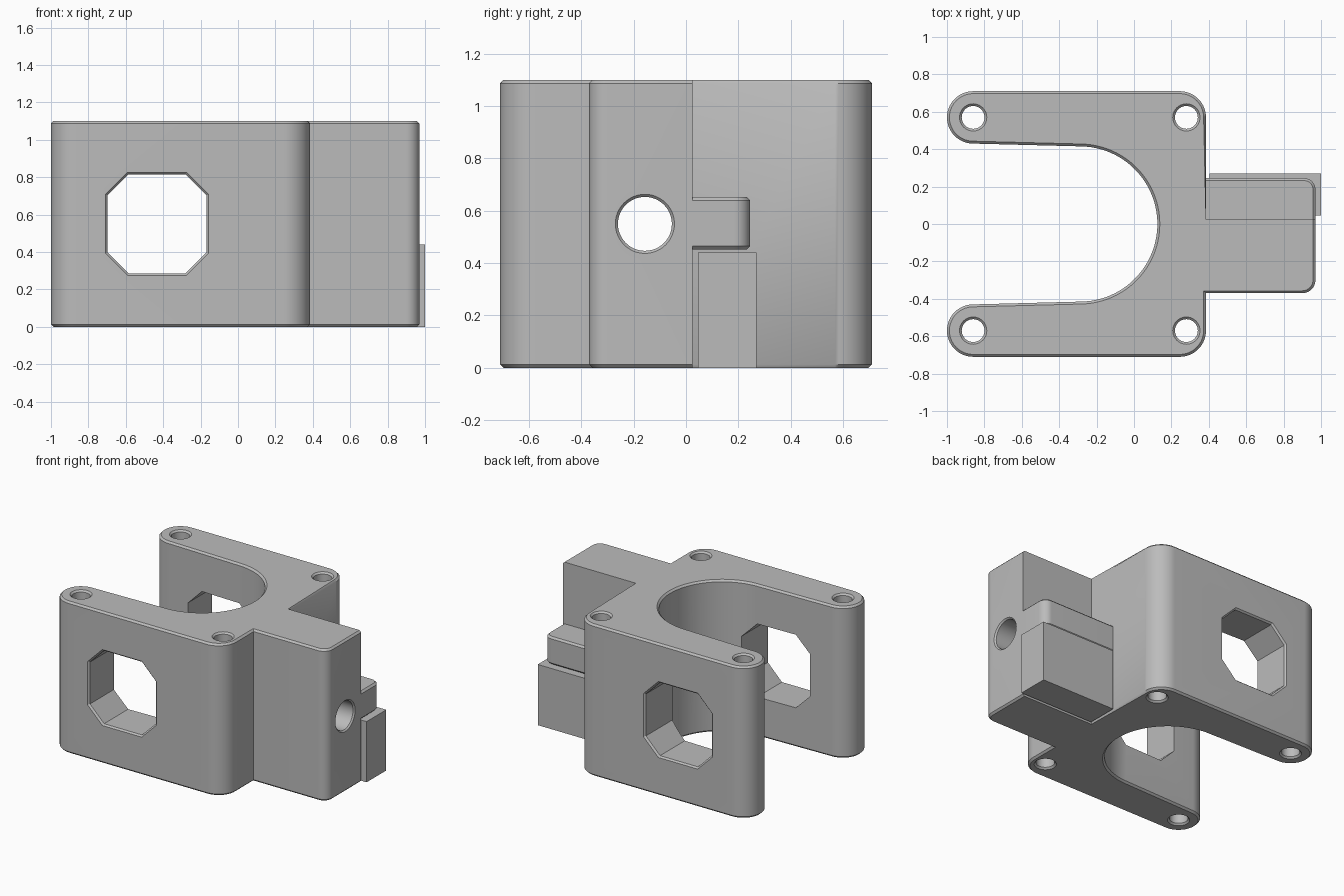
import bpy, bmesh
from math import sin, cos, radians, atan2, degrees
from mathutils import Matrix, Vector

cube = bpy.data.objects.get("Cube")
if cube:
    bpy.data.objects.remove(cube, do_unlink=True)

grey = bpy.data.materials.new("plain grey")
grey.use_nodes = True
COLOUR = (0.5, 0.5, 0.5, 1)
grey.diffuse_color = COLOUR
grey.node_tree.nodes["Principled BSDF"].inputs["Base Color"].default_value = COLOUR

HEIGHT = 1.1
CHAMFER = 0.013
BLOCK_Y = 0.025      # rear face of the clamp block
WALL_X = 0.385       # right wall of the yoke
END_X = 0.97         # right end of the clamp block


def arc(cx, cy, r, start, end, n=16):
    steps = [radians(start + (end - start) * i / n) for i in range(n + 1)]
    return [(cx + r * cos(a), cy + r * sin(a)) for a in steps]


def finish(name, bm):
    bmesh.ops.recalc_face_normals(bm, faces=bm.faces)
    mesh = bpy.data.meshes.new(name)
    bm.to_mesh(mesh)
    bm.free()
    mesh.materials.append(grey)
    obj = bpy.data.objects.new(name, mesh)
    bpy.context.collection.objects.link(obj)
    return obj


def prism(name, outline, z0, z1, keep_sharp=None):
    """Extrude an outline; chamfer its rims except where keep_sharp is true."""
    bm = bmesh.new()
    base = bm.faces.new([bm.verts.new((x, y, z0)) for x, y in outline])
    top = bmesh.ops.extrude_face_region(bm, geom=[base], use_keep_orig=True)["geom"]
    for v in top:
        if isinstance(v, bmesh.types.BMVert):
            v.co.z = z1
    bmesh.ops.recalc_face_normals(bm, faces=bm.faces)
    if keep_sharp:
        rims = [e for e in bm.edges
                if abs(e.verts[0].co.z - e.verts[1].co.z) < 1e-5
                and not keep_sharp((e.verts[0].co + e.verts[1].co) / 2)]
        bmesh.ops.bevel(bm, geom=rims, offset=CHAMFER, segments=1,
                        affect='EDGES', clamp_overlap=False)
    return finish(name, bm)


def loft_cutter(section, rings, matrix):
    """Loft a section along local z; rings are (z, outward growth)."""
    bm = bmesh.new()
    loops = []
    for z, grow in rings:
        loop = []
        for x, y in section:
            p = Vector((x, y))
            p += p.normalized() * grow
            loop.append(bm.verts.new(matrix @ Vector((p.x, p.y, z))))
        loops.append(loop)
    n = len(section)
    for a, b in zip(loops, loops[1:]):
        for i in range(n):
            j = (i + 1) % n
            bm.faces.new((a[i], a[j], b[j], b[i]))
    bm.faces.new(loops[0])
    bm.faces.new(loops[-1])
    return finish("cutter", bm)


def cut(target, cutter):
    mod = target.modifiers.new("cut", 'BOOLEAN')
    mod.operation = 'DIFFERENCE'
    mod.solver = 'EXACT'
    mod.object = cutter
    bpy.context.view_layer.objects.active = target
    bpy.ops.object.modifier_apply(modifier=mod.name)
    bpy.data.objects.remove(cutter, do_unlink=True)


def through_rings(low, high, grow, over=0.05):
    """Rings of a through cutter with a chamfer at both ends."""
    return [(low - over, grow), (low, grow), (low + grow, 0),
            (high - grow, 0), (high, grow), (high + over, grow)]


# U-shaped yoke with the clamp block on its right wall
ARM_X, CORNER_X, HOLE_Y, R = -0.86, 0.245, 0.57, 0.14
outline = (arc(CORNER_X, -HOLE_Y, R, -90, 0)
           + [(WALL_X, -0.37)]
           + arc(END_X - 0.07, -0.30, 0.07, -90, 0, 10)
           + [(END_X, BLOCK_Y), (WALL_X, BLOCK_Y)]
           + arc(CORNER_X, HOLE_Y, R, 0, 90)
           + arc(ARM_X, HOLE_Y, R, 90, 268, 28)
           + arc(-0.29, 0, 0.415, 88, -88, 56)
           + arc(ARM_X, -HOLE_Y, R, 92, 270, 28))
yoke = prism("yoke", outline, 0, HEIGHT,
             lambda m: abs(m.y - BLOCK_Y) < 1e-4 and m.x > WALL_X)

# Four vertical screw holes
circle = arc(0, 0, 0.061, 0, 360, 40)[:-1]
for x in (ARM_X, 0.28):
    for y in (-HOLE_Y, HOLE_Y):
        cut(yoke, loft_cutter(circle, through_rings(0, HEIGHT, 0.012),
                              Matrix.Translation((x, y, 0))))

# Eight-sided windows through both arms
W, S = 0.265, 0.152
octagon = [(W, -S), (W, S), (S, W), (-S, W), (-W, S), (-W, -S), (-S, -W), (S, -W)]
across = Matrix.Translation((-0.433, 0, 0.55)) @ Matrix.Rotation(radians(90), 4, 'X')
cut(yoke, loft_cutter(octagon, through_rings(-0.71, 0.71, 0.012), across))

# Clamp bolt hole along the block
bolt = arc(0, 0, 0.103, 0, 360, 48)[:-1]
along = Matrix.Translation((0, -0.157, 0.55)) @ Matrix.Rotation(radians(90), 4, 'Y')
cut(yoke, loft_cutter(bolt, [(-0.1, 0), (END_X - 0.01, 0), (END_X, 0.01),
                             (END_X + 0.05, 0.01)], along))

# Side lug on the rear of the block
lug = prism("side_lug",
            [(WALL_X, BLOCK_Y), (END_X, BLOCK_Y)]
            + arc(END_X - 0.06, 0.185, 0.06, 0, 90, 10) + [(WALL_X, 0.245)],
            0.452, 0.653,
            lambda m: abs(m.y - BLOCK_Y) < 1e-4 or abs(m.x - WALL_X) < 1e-4)

# Free-standing support under the lug
support = prism("support_block",
                [(0.405, 0.045), (1, 0.045), (1, 0.27), (0.405, 0.27)], 0, 0.44)

# Smooth the rounded walls, keep chamfers crisp
bpy.ops.object.select_all(action='DESELECT')
for obj in (yoke, lug, support):
    obj.select_set(True)
bpy.context.view_layer.objects.active = yoke
bpy.ops.object.shade_smooth_by_angle(angle=radians(30))
